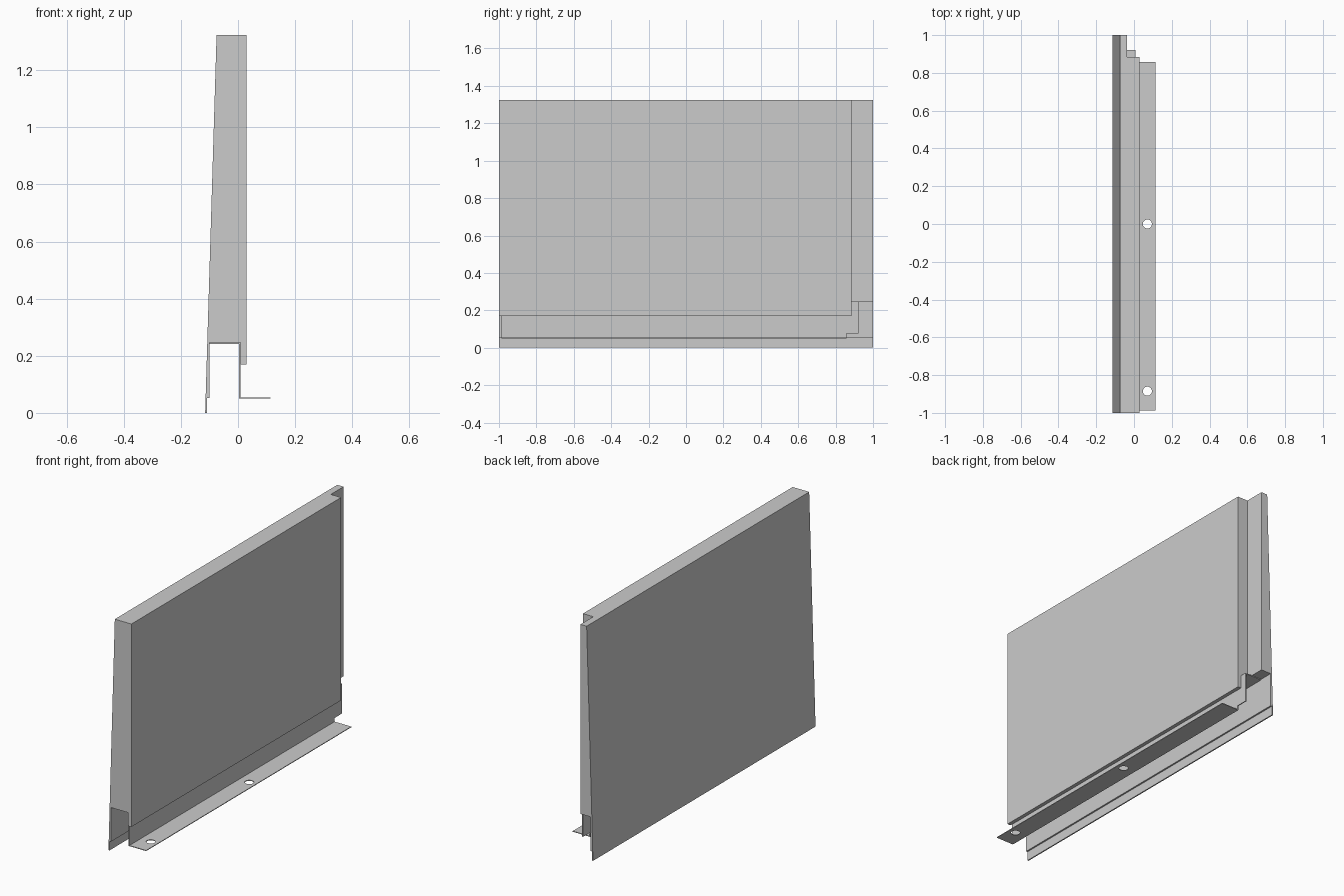
import bpy, bmesh

if "Cube" in bpy.data.objects:
    bpy.data.objects.remove(bpy.data.objects["Cube"])


def extrude_y(name, profile, y0, y1):
    """Extrude a closed XZ profile from y0 to y1."""
    bm = bmesh.new()
    face = bm.faces.new([bm.verts.new((x, y0, z)) for x, z in profile])
    res = bmesh.ops.extrude_face_region(bm, geom=[face])
    verts = [v for v in res["geom"] if isinstance(v, bmesh.types.BMVert)]
    bmesh.ops.translate(bm, verts=verts, vec=(0, y1 - y0, 0))
    bmesh.ops.recalc_face_normals(bm, faces=bm.faces[:])
    mesh = bpy.data.meshes.new(name)
    bm.to_mesh(mesh)
    bm.free()
    ob = bpy.data.objects.new(name, mesh)
    bpy.context.collection.objects.link(ob)
    return ob


def box(name, x0, x1, y0, y1, z0, z1):
    return extrude_y(name, [(x0, z0), (x1, z0), (x1, z1), (x0, z1)], y0, y1)


def cut(target, cutter):
    mod = target.modifiers.new("cut", 'BOOLEAN')
    mod.operation = 'DIFFERENCE'
    mod.solver = 'EXACT'
    mod.object = cutter
    cutter.hide_render = True
    cutter.hide_set(True)


# Tapered wall panel: sloping outer face, open channel underneath, thin drip lip
panel = extrude_y("wall_panel", [
    (-0.115, 0), (-0.108, 0), (-0.108, 0.052), (-0.099, 0.052),
    (-0.099, 0.246), (0.008, 0.246), (0.008, 0.17), (0.029, 0.17),
    (0.029, 1.324), (-0.075, 1.324)], -1, 1)

# Rebate along the rear end of the panel
cut(panel, box("rebate_cutter", -0.036, 0.2, 0.885, 1.2, -0.2, 1.6))

# Z-shaped mounting bracket: top plate, web and fixing flange
bracket = extrude_y("mounting_bracket", [
    (-0.099, 0.242), (0.003, 0.242), (0.003, 0.05), (0.113, 0.05),
    (0.113, 0.054), (0.008, 0.054), (0.008, 0.246), (-0.099, 0.246)],
    -0.987, 0.922)

# Notch shortening the flange at the rear
cut(bracket, box("notch_cutter", -0.05, 0.2, 0.857, 1.2, -0.1, 0.075))

# Fixing holes through the flange
for i, y in enumerate((-0.885, 0)):
    bpy.ops.mesh.primitive_cylinder_add(vertices=32, radius=0.024, depth=0.08,
                                        location=(0.071, y, 0.052))
    hole = bpy.context.object
    hole.name = f"hole_cutter_{i + 1}"
    cut(bracket, hole)
